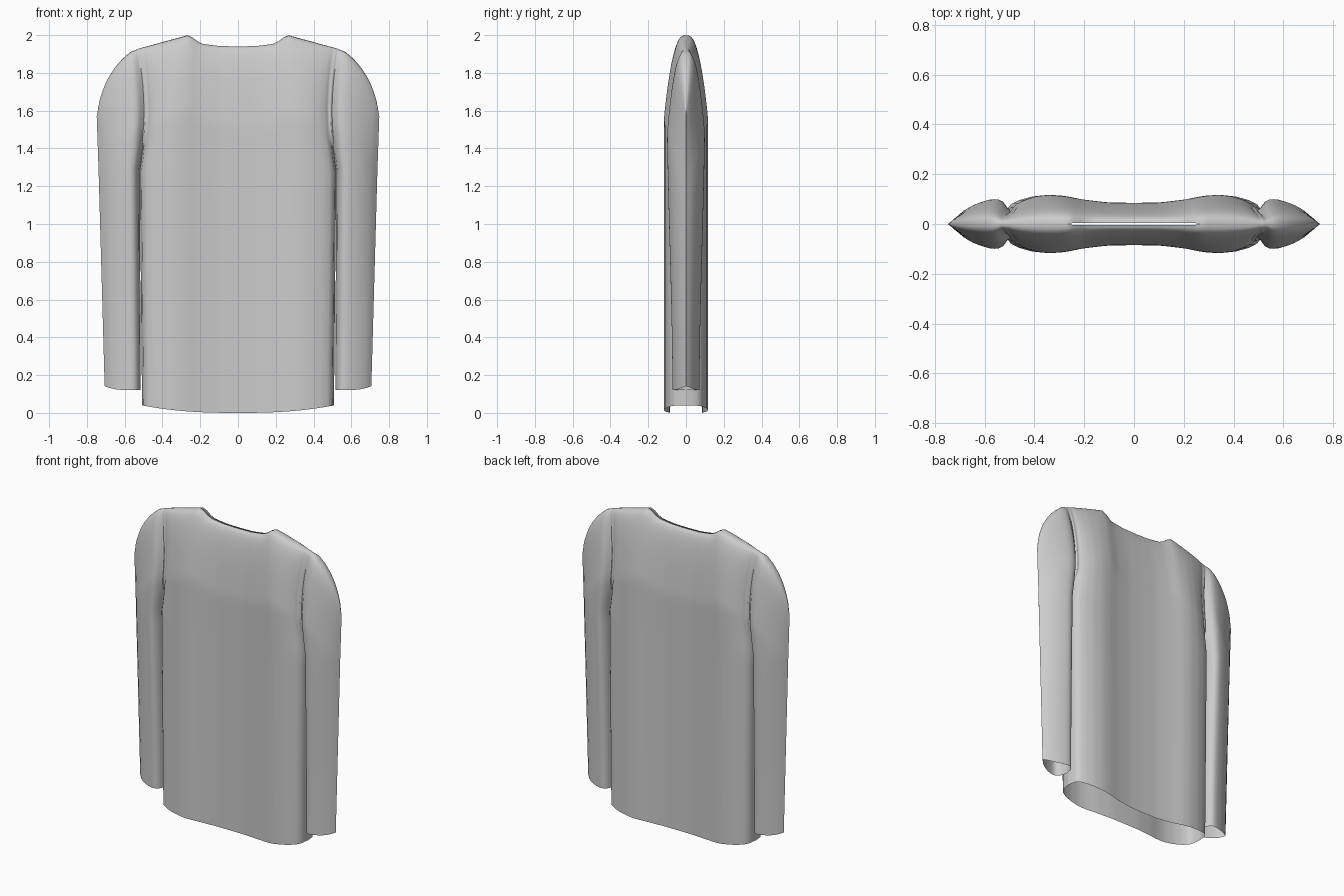
import bpy, bmesh, math

if "Cube" in bpy.data.objects:
    bpy.data.objects.remove(bpy.data.objects["Cube"])


def lerp(a, b, t):
    return a + (b - a) * t


def curve(points, x, col=1):
    """Piecewise linear lookup in a short list of points."""
    for p, q in zip(points, points[1:]):
        if x <= q[0]:
            return lerp(p[col], q[col], max(0, (x - p[0]) / (q[0] - p[0])))
    return points[-1][col]


def smooth(a, b, x):
    t = min(1, max(0, (x - a) / (b - a)))
    return t * t * (3 - 2 * t)


ARMPIT = 1.28
LOW, HIGH = 14, 28
# Top outline of the torso: neckline and shoulder slope (x, z)
SHOULDER = [(0, 1.94), (.1, 1.942), (.2, 1.955), (.235, 1.985), (.265, 2.0),
            (.3, 1.99), (.4, 1.963), (.52, 1.93)]
# Outline of the sleeve cap (fraction, x, z)
CAP = [(0, .52, 1.93), (.18, .57, 1.91), (.35, .617, 1.87), (.52, .66, 1.817),
       (.7, .70, 1.75), (.86, .731, 1.665), (1, .748, 1.57)]
# Half thickness across the torso and across the sleeve
TORSO = [(0, .085), (.2, .086), (.4, .098), (.55, .113), (.66, .117), (.78, .111),
         (.88, .097), (.95, .08), (.985, .055), (1, 0)]
SLEEVE = [(0, 0), (.03, .05), (.1, .085), (.2, .1), (.3, .099), (.45, .089),
          (.6, .075), (.75, .055), (.88, .032), (1, 0)]


def column(bottom, middle, top, depth, bend, edge, scale):
    """Points (x, half thickness, z) from the hem up to the shoulder."""
    pts = []
    for i in range(LOW + HIGH + 1):
        if i <= LOW:
            t = i / LOW
            x, z = (lerp(bottom[k], middle[k], t) for k in (0, 1))
        else:
            t = 1 - (1 - (i - LOW) / HIGH) ** 1.7
            x, z = (lerp(middle[k], top[k], t) for k in (0, 1))
            x -= bend * math.sin(math.pi * t)
        h = max(depth * scale(z), .068 * smooth(ARMPIT, 1.5, z) * edge)
        h *= min(1, max(0, top[1] - z) / .42) ** .36
        if i == LOW + HIGH and top[0] < .25:
            h = .004          # neck opening stays unsewn
        pts.append((x, h, z))
    return pts


def torso_column(u):
    x = .52 * u
    return column((.508 * u, .04 * u ** 2.5), (.52 * u, ARMPIT),
                  (x, curve(SHOULDER, x)), curve(TORSO, u),
                  .03 * u ** 3, 1 if u > .9 else 0, lambda z: 1)


def sleeve_column(a):
    return column((lerp(.515, .706, a), .12 + .022 * a ** 4),
                  (lerp(.52, .738, a), ARMPIT),
                  (curve(CAP, a, 1), curve(CAP, a, 2)), curve(SLEEVE, a),
                  .03 * (1 - a), max(0, 1 - a * 4),
                  lambda z: lerp(.72, 1.02, smooth(.1, 1.7, z)))


def add_panel(bm, cols):
    """Front, back, left and right copies of one quarter panel."""
    for sx in (-1, 1):
        for sy in (-1, 1):
            grid = [[bm.verts.new((sx * x, sy * h, z)) for x, h, z in c] for c in cols]
            for c, d in zip(grid, grid[1:]):
                for j in range(len(c) - 1):
                    quad = (c[j], d[j], d[j + 1], c[j + 1])
                    bm.faces.new(quad if sx * sy < 0 else quad[::-1])


# Shirt: torso panels and sleeve panels sewn along the seams
bm = bmesh.new()
add_panel(bm, [torso_column(math.sin(i / 26 * math.pi / 2)) for i in range(27)])
add_panel(bm, [sleeve_column((1 - math.cos(i / 18 * math.pi)) / 2) for i in range(19)])
bmesh.ops.remove_doubles(bm, verts=bm.verts, dist=.0005)
bmesh.ops.recalc_face_normals(bm, faces=bm.faces)
mesh = bpy.data.meshes.new("long_sleeved_shirt")
bm.to_mesh(mesh)
bm.free()
shirt = bpy.data.objects.new("long_sleeved_shirt", mesh)
bpy.context.collection.objects.link(shirt)
bpy.context.view_layer.objects.active = shirt
shirt.select_set(True)
bpy.ops.object.shade_smooth_by_angle(angle=math.radians(55))
